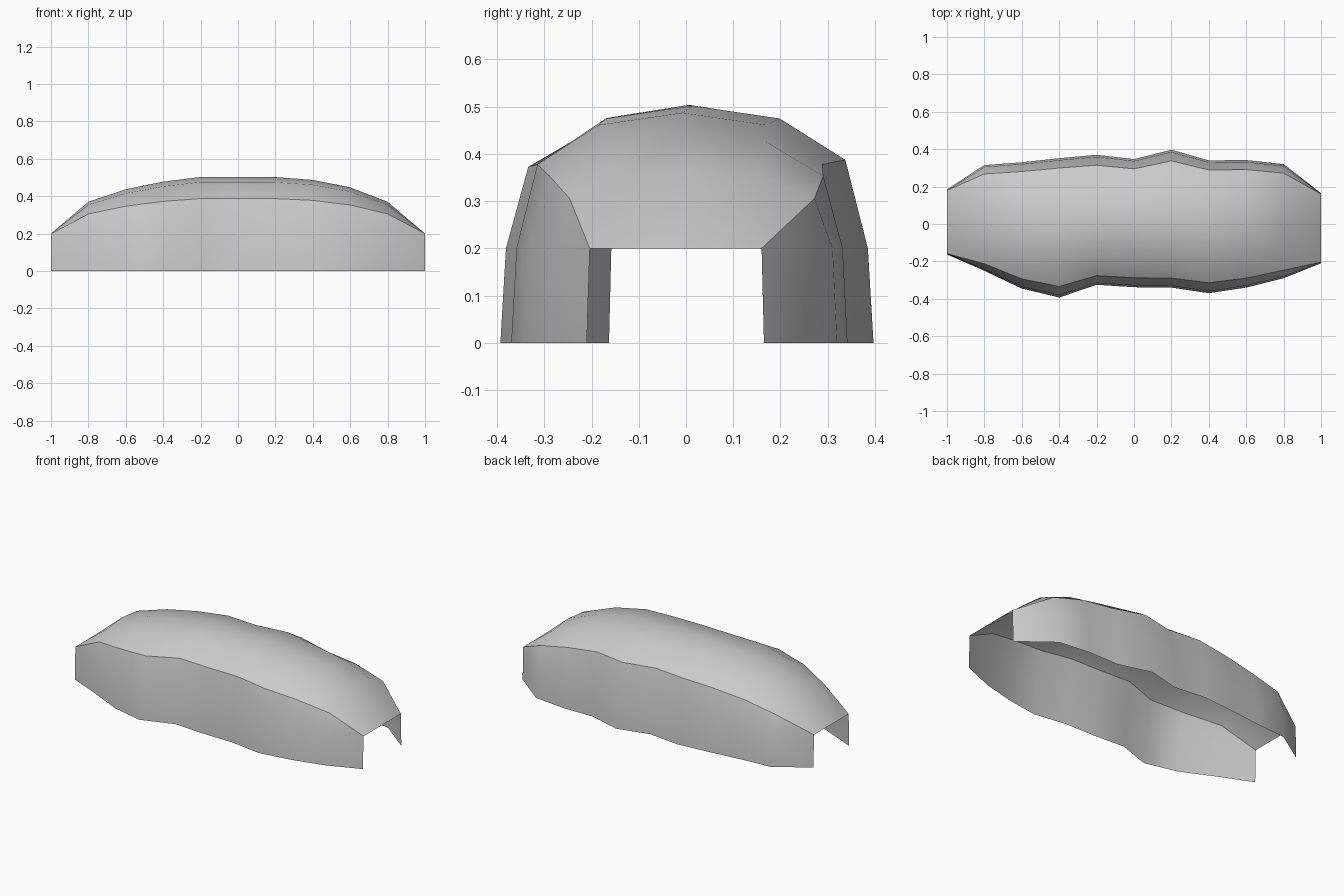
import bpy
import bmesh
import math

cube = bpy.data.objects.get("Cube")
if cube:
    bpy.data.objects.remove(cube, do_unlink=True)

# One plain grey material
grey = bpy.data.materials.new("plain grey")
grey.use_nodes = True
color = (0.6, 0.6, 0.6, 1)
grey.diffuse_color = color
grey.node_tree.nodes["Principled BSDF"].inputs["Base Color"].default_value = color

# Stations along the length: half widths behind and in front, and ridge height
back = [.185, .315, .33, .352, .37, .347, .397, .34, .342, .32, .165]
front = [.163, .25, .345, .393, .325, .338, .34, .37, .34, .29, .21]
ridge = [.2, .37, .437, .478, .503, .503, .502, .487, .447, .37, .2]
WALL = 0.2


def half_section(width, top, is_end):
    """Points of one side as (distance from the middle, height), bottom first."""
    rise = top - WALL
    crease = 0.97 if is_end else 0.85
    return [(width, 0), (width * 0.97, WALL),
            (width * crease, WALL + rise * 0.62),
            (width * 0.5, WALL + rise * 0.91)]


# Open shell lofted through the stations
bm = bmesh.new()
rows = []
last = len(ridge) - 1
for i, (b, f, top) in enumerate(zip(back, front, ridge)):
    x = -1 + 2 * i / last
    is_end = i in (0, last)
    section = [(y, z) for y, z in half_section(b, top, is_end)]
    section.append(((b - f) / 4, top))
    section += [(-y, z) for y, z in reversed(half_section(f, top, is_end))]
    rows.append([bm.verts.new((x, y, z)) for y, z in section])

for r, s in zip(rows, rows[1:]):
    for j in range(len(r) - 1):
        quad = [r[j], r[j + 1], s[j + 1], s[j]]
        # The end corners fold to a point on the wall top
        bm.faces.new(quad)
bmesh.ops.remove_doubles(bm, verts=bm.verts, dist=0.0005)

mesh = bpy.data.meshes.new("curved_shell")
bm.to_mesh(mesh)
bm.free()
mesh.materials.append(grey)
shell = bpy.data.objects.new("curved_shell", mesh)
bpy.context.collection.objects.link(shell)

# Smooth surface with the sharp shoulder crease kept
bpy.ops.object.select_all(action="DESELECT")
shell.select_set(True)
bpy.context.view_layer.objects.active = shell
bpy.ops.object.shade_smooth_by_angle(angle=math.radians(35))
